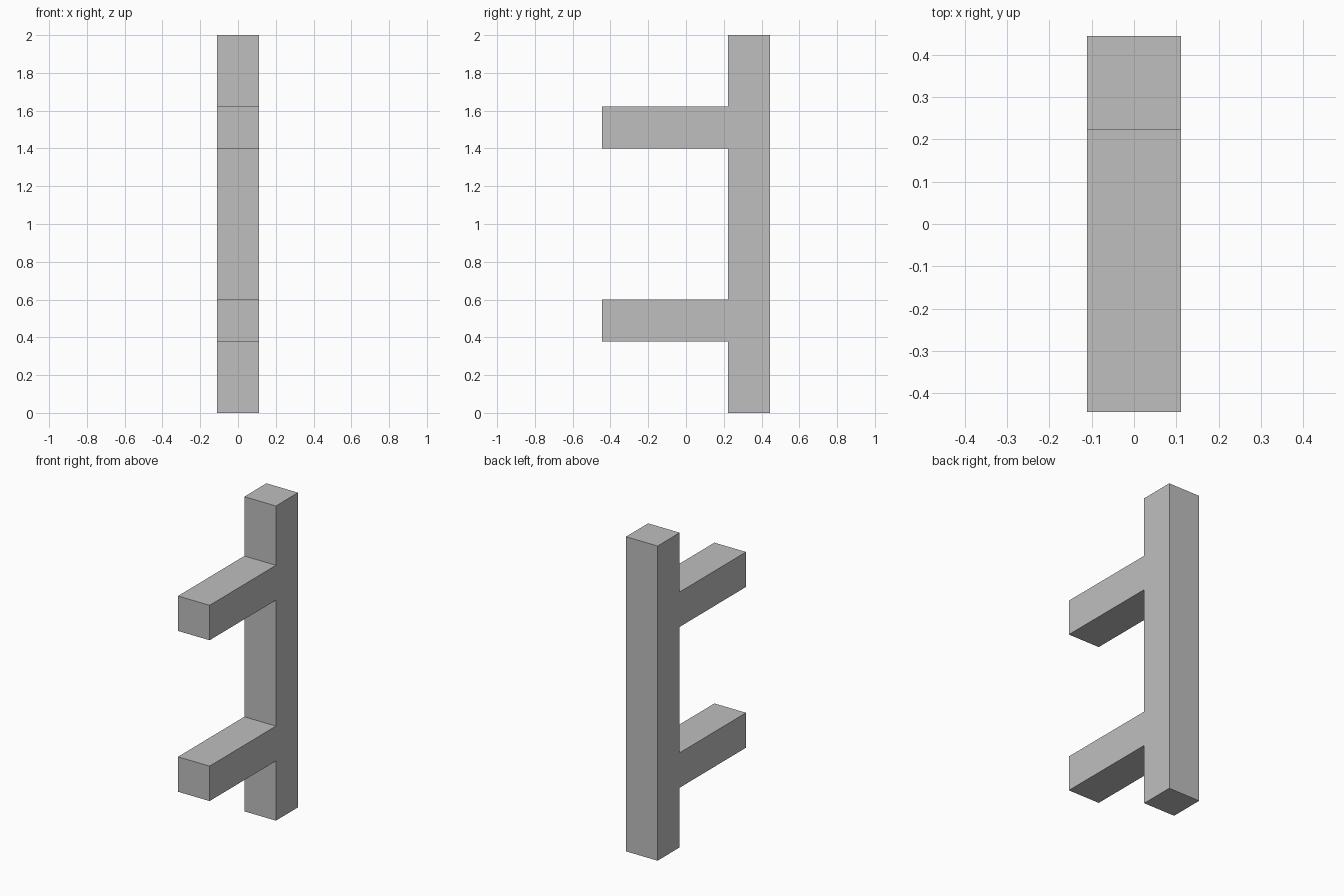
import bpy
import bmesh

# Remove the default cube
cube = bpy.data.objects.get("Cube")
if cube:
    bpy.data.objects.remove(cube, do_unlink=True)

# Single plain grey
grey = bpy.data.materials.new("plain_grey")
grey.use_nodes = True
colour = (0.52, 0.52, 0.52, 1.0)
grey.diffuse_color = colour
for node in grey.node_tree.nodes:
    if node.type == "BSDF_PRINCIPLED":
        node.inputs["Base Color"].default_value = colour

WIDTH = 0.222        # square section of post and arms
REACH = 0.444        # half of the overall depth
HEIGHT = 2.0
POST_FRONT = REACH - WIDTH
ARM_BOTTOMS = (0.379, 1.401)

# Side profile (y, z): straight back, then down the front with a step per arm
profile = [(REACH, 0), (REACH, HEIGHT), (POST_FRONT, HEIGHT)]
for bottom in reversed(ARM_BOTTOMS):
    top = bottom + WIDTH
    profile += [(POST_FRONT, top), (-REACH, top),
                (-REACH, bottom), (POST_FRONT, bottom)]
profile.append((POST_FRONT, 0))

# Extrude the profile across the width into one seamless solid
bm = bmesh.new()
side = bm.faces.new([bm.verts.new((-WIDTH / 2, y, z)) for y, z in profile])
extruded = bmesh.ops.extrude_face_region(bm, geom=[side], use_keep_orig=True)
moved = [v for v in extruded["geom"] if isinstance(v, bmesh.types.BMVert)]
bmesh.ops.translate(bm, verts=moved, vec=(WIDTH, 0, 0))
bmesh.ops.recalc_face_normals(bm, faces=bm.faces)

mesh = bpy.data.meshes.new("post_with_arms")
bm.to_mesh(mesh)
bm.free()
mesh.materials.append(grey)
post = bpy.data.objects.new("post_with_arms", mesh)
bpy.context.collection.objects.link(post)
